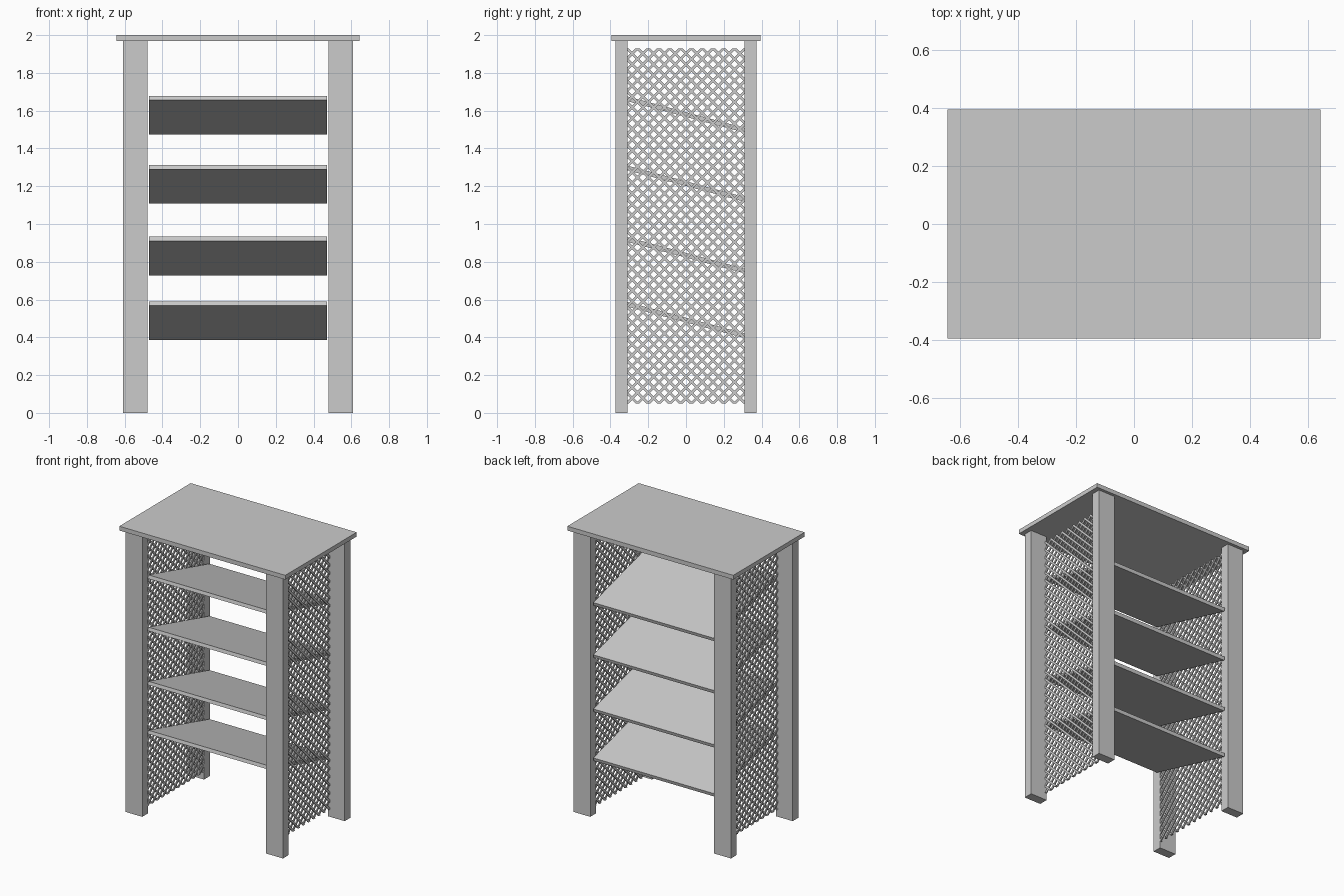
import bpy
import bmesh
import math
from mathutils import Matrix, Vector

old = bpy.data.objects.get("Cube")
if old:
    bpy.data.objects.remove(old, do_unlink=True)

grey = bpy.data.materials.new("plain grey")
grey.use_nodes = True
colour = (0.6, 0.6, 0.6, 1)
grey.diffuse_color = colour
grey.node_tree.nodes["Principled BSDF"].inputs["Base Color"].default_value = colour


def finish(name, bm):
    mesh = bpy.data.meshes.new(name)
    bm.to_mesh(mesh)
    bm.free()
    mesh.materials.append(grey)
    obj = bpy.data.objects.new(name, mesh)
    bpy.context.collection.objects.link(obj)
    return obj


def add_box(bm, centre, size, tilt=0):
    place = Matrix.Translation(centre) @ Matrix.Rotation(tilt, 4, "X")
    bmesh.ops.create_cube(bm, size=1, matrix=place @ Matrix.Diagonal((*size, 1)))


def box(name, centre, size, tilt=0):
    bm = bmesh.new()
    add_box(bm, centre, size, tilt)
    return finish(name, bm)


# Top board
box("top_board", (0, 0, 1.985), (1.286, 0.79, 0.03))

# Corner posts
for side, sx in (("left", 1), ("right", -1)):
    for end, sy in (("front", -1), ("back", 1)):
        box(f"{end}_{side}_post", (sx * 0.545, sy * 0.342, 0.985), (0.13, 0.064, 1.97))

# Shelves sloping down to the back
for i, z in enumerate((0.488, 0.831, 1.21, 1.576)):
    box(f"shelf_{i + 1}", (0, 0.013, z), (0.94, 0.703, 0.024), math.radians(-15))

# Lattice side panels: two layers of crossed slats trimmed to a rectangle
HALF_Y, LOW, HIGH = 0.31, 0.05, 1.93
PITCH, SLAT, THICK = 0.057, 0.014, 0.007


def lattice(name, sx):
    bm = bmesh.new()
    middle = (LOW + HIGH) / 2
    reach = HALF_Y + (HIGH - LOW) / 2
    count = int(reach / PITCH) + 1
    for layer, slope in enumerate((1, -1)):
        x = sx * (0.484 + layer * THICK)
        for k in range(-count, count + 1):
            add_box(bm, (x, 0, middle + k * PITCH), (THICK, 1.1, SLAT), slope * math.pi / 4)
    # Trim each side and close the cut ends
    trims = ((Vector((0, HALF_Y, 0)), Vector((0, 1, 0))),
             (Vector((0, -HALF_Y, 0)), Vector((0, -1, 0))),
             (Vector((0, 0, HIGH)), Vector((0, 0, 1))),
             (Vector((0, 0, LOW)), Vector((0, 0, -1))))
    for point, normal in trims:
        geom = bm.verts[:] + bm.edges[:] + bm.faces[:]
        cut = bmesh.ops.bisect_plane(bm, geom=geom, plane_co=point, plane_no=normal,
                                     clear_outer=True)["geom_cut"]
        edges = [e for e in cut if isinstance(e, bmesh.types.BMEdge)]
        bmesh.ops.holes_fill(bm, edges=edges, sides=0)
    bmesh.ops.recalc_face_normals(bm, faces=bm.faces[:])
    return finish(name, bm)


lattice("left_lattice", 1)
lattice("right_lattice", -1)
